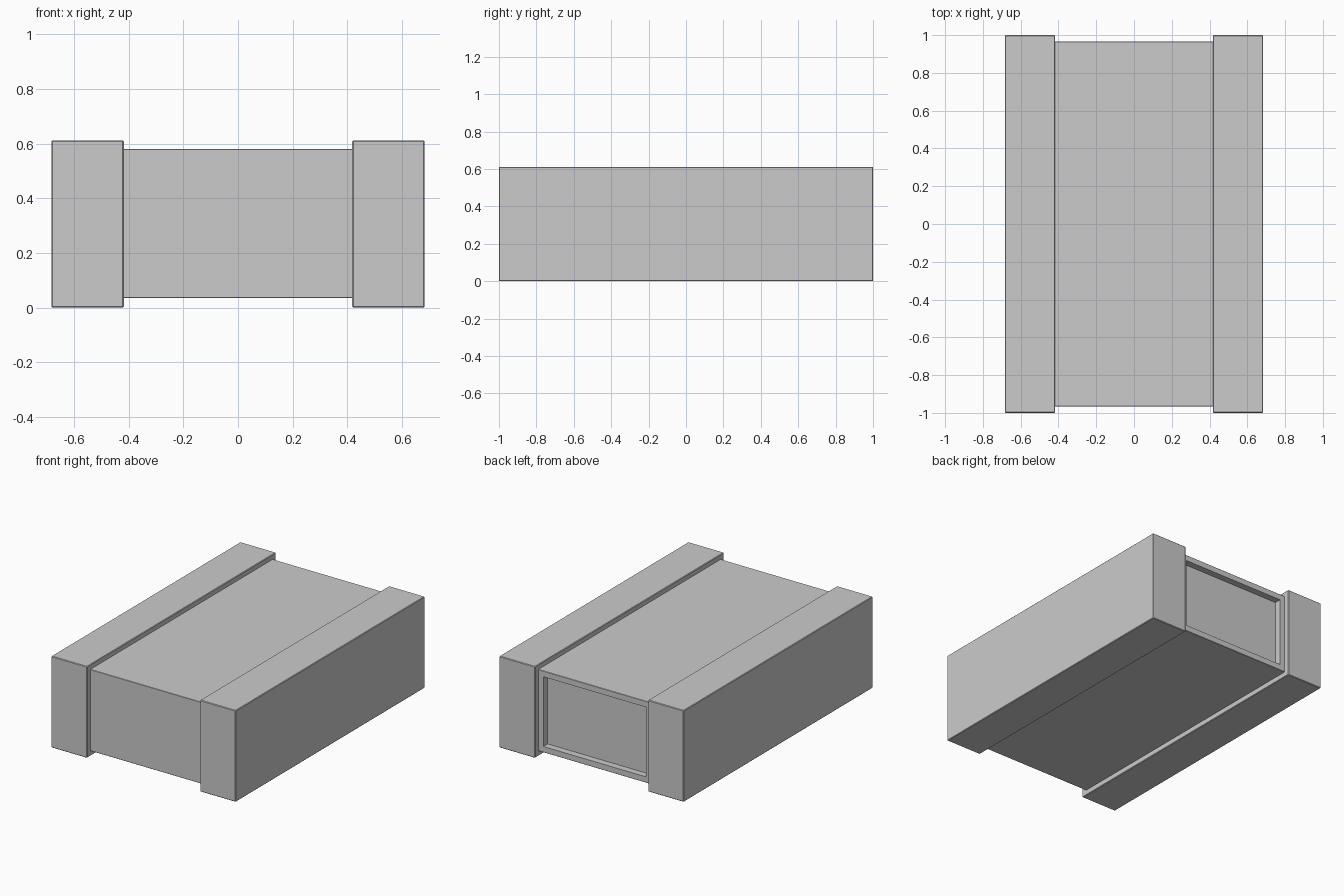
import bpy, bmesh
from mathutils import Vector

if "Cube" in bpy.data.objects:
    bpy.data.objects.remove(bpy.data.objects["Cube"])


def box(name, lo, hi, edge, recess=None):
    """Box between two corners; recess = (border, depth) sinks a panel in the +y face."""
    lo, hi = Vector(lo), Vector(hi)
    bm = bmesh.new()
    bmesh.ops.create_cube(bm, size=1)
    bmesh.ops.scale(bm, vec=hi - lo, verts=bm.verts)
    bmesh.ops.translate(bm, vec=(lo + hi) / 2, verts=bm.verts)
    # fine edge bevel on the outer box
    bmesh.ops.bevel(bm, geom=bm.edges[:], offset=edge, segments=1,
                    affect='EDGES', clamp_overlap=True)
    bm.normal_update()
    if recess:
        border, depth = recess
        panel = max(bm.faces, key=lambda f: f.normal.y * f.calc_area())
        bmesh.ops.inset_region(bm, faces=[panel], thickness=border)
        wall = bmesh.ops.extrude_discrete_faces(bm, faces=[panel])
        bmesh.ops.translate(bm, vec=(0, -depth, 0), verts=wall["faces"][0].verts)
    bmesh.ops.recalc_face_normals(bm, faces=bm.faces)
    mesh = bpy.data.meshes.new(name)
    bm.to_mesh(mesh)
    bm.free()
    obj = bpy.data.objects.new(name, mesh)
    bpy.context.collection.objects.link(obj)
    return obj


# Central body with a sunken panel in the back face
box("center_body", (-0.42, -0.965, 0.035), (0.42, 0.965, 0.58), 0.002,
    recess=(0.053, 0.045))

# Thicker rails along both sides
box("left_rail", (-0.683, -1, 0), (-0.418, 1, 0.612), 0.004)
box("right_rail", (0.418, -1, 0), (0.683, 1, 0.612), 0.004)
